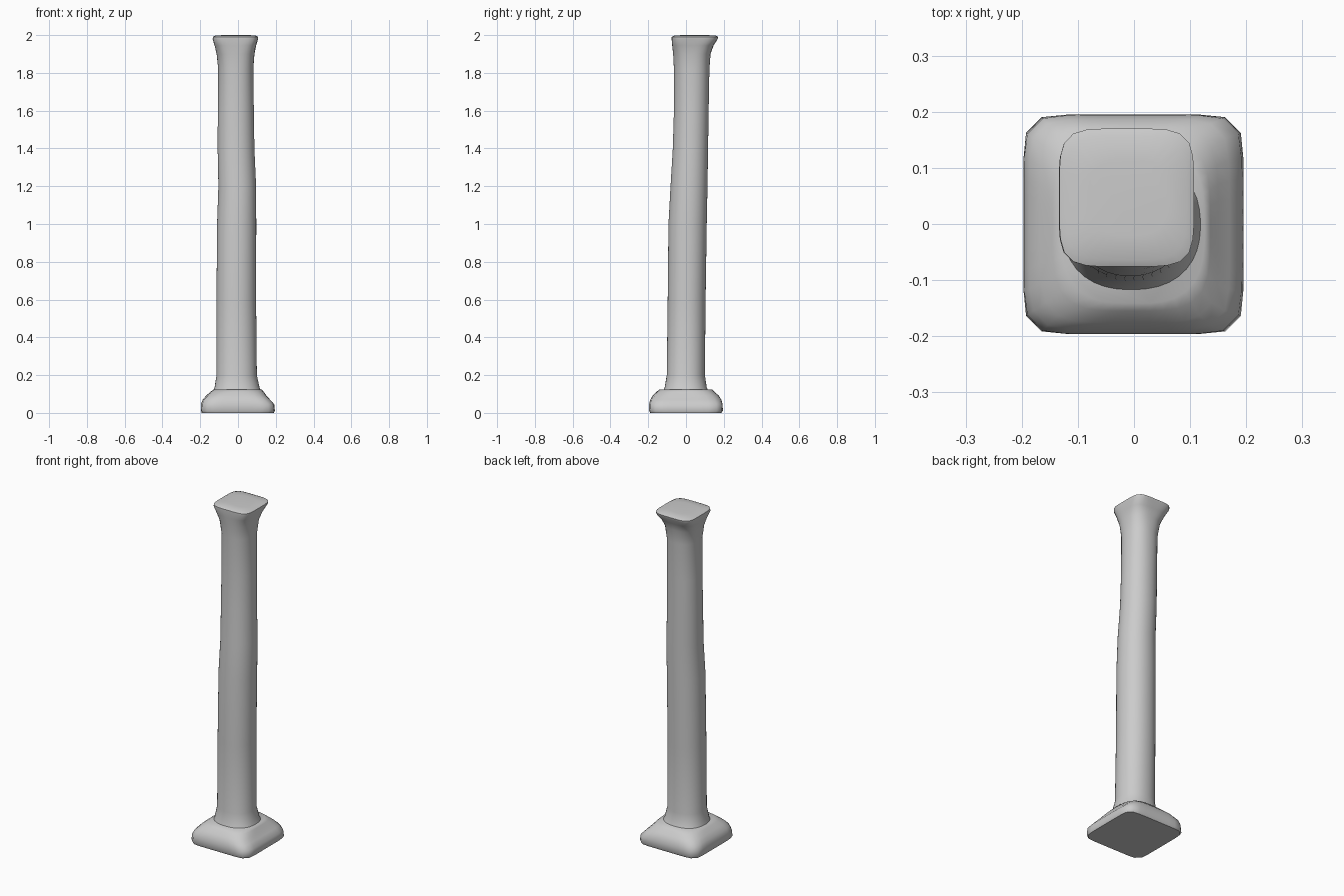
import bpy, bmesh, math

SIDES = 40


def ring(bm, z, x0, x1, y0, y1, power):
    """Superellipse cross-section: power 2 is round, higher is squarer."""
    cx, cy, rx, ry = (x0 + x1) / 2, (y0 + y1) / 2, (x1 - x0) / 2, (y1 - y0) / 2
    verts = []
    for i in range(SIDES):
        a = 2 * math.pi * (i + 0.5) / SIDES
        c, s = math.cos(a), math.sin(a)
        r = (abs(c) ** power + abs(s) ** power) ** (-1 / power)
        verts.append(bm.verts.new((cx + rx * r * c, cy + ry * r * s, z)))
    return verts


def loft(name, sections):
    bm = bmesh.new()
    rings = [ring(bm, *s) for s in sections]
    for a, b in zip(rings, rings[1:]):
        for i in range(SIDES):
            j = (i + 1) % SIDES
            bm.faces.new((a[i], a[j], b[j], b[i]))
    bm.faces.new(rings[0][::-1])
    bm.faces.new(rings[-1])
    bmesh.ops.recalc_face_normals(bm, faces=bm.faces)
    mesh = bpy.data.meshes.new(name)
    bm.to_mesh(mesh)
    bm.free()
    obj = bpy.data.objects.new(name, mesh)
    bpy.context.collection.objects.link(obj)
    bpy.context.view_layer.objects.active = obj
    obj.select_set(True)
    bpy.ops.object.shade_smooth_by_angle(angle=math.radians(50))
    obj.select_set(False)
    return obj


# Worn square plinth, sloping up to the shaft; right side is lower
plinth = loft("plinth", [
    (0.00, -0.192, 0.19, -0.19, 0.188, 9),
    (0.012, -0.197, 0.195, -0.196, 0.195, 9),
    (0.045, -0.196, 0.192, -0.196, 0.194, 8),
    (0.07, -0.187, 0.170, -0.189, 0.187, 6.5),
    (0.092, -0.168, 0.150, -0.176, 0.173, 5),
    (0.112, -0.145, 0.136, -0.155, 0.150, 4),
    (0.124, -0.130, 0.126, -0.142, 0.138, 3),
])

# Slightly leaning shaft with flared foot and squared capital
column = loft("shaft_and_capital", [
    (0.11, -0.132, 0.124, -0.122, 0.122, 2.4),
    (0.135, -0.124, 0.114, -0.113, 0.110, 2.3),
    (0.20, -0.114, 0.100, -0.102, 0.100, 2.1),
    (0.60, -0.114, 0.096, -0.097, 0.104, 2.1),
    (1.00, -0.111, 0.097, -0.093, 0.110, 2.1),
    (1.20, -0.104, 0.096, -0.082, 0.114, 2.1),
    (1.40, -0.108, 0.087, -0.070, 0.117, 2.1),
    (1.60, -0.107, 0.084, -0.064, 0.120, 2.1),
    (1.82, -0.105, 0.081, -0.064, 0.124, 2.2),
    (1.90, -0.113, 0.087, -0.068, 0.130, 2.6),
    (1.945, -0.124, 0.096, -0.073, 0.146, 3.6),
    (1.978, -0.134, 0.106, -0.076, 0.167, 5),
    (1.991, -0.133, 0.107, -0.076, 0.170, 5),
    (1.997, -0.120, 0.094, -0.064, 0.157, 4.5),
    (2.00, -0.080, 0.060, -0.020, 0.115, 3),
])
